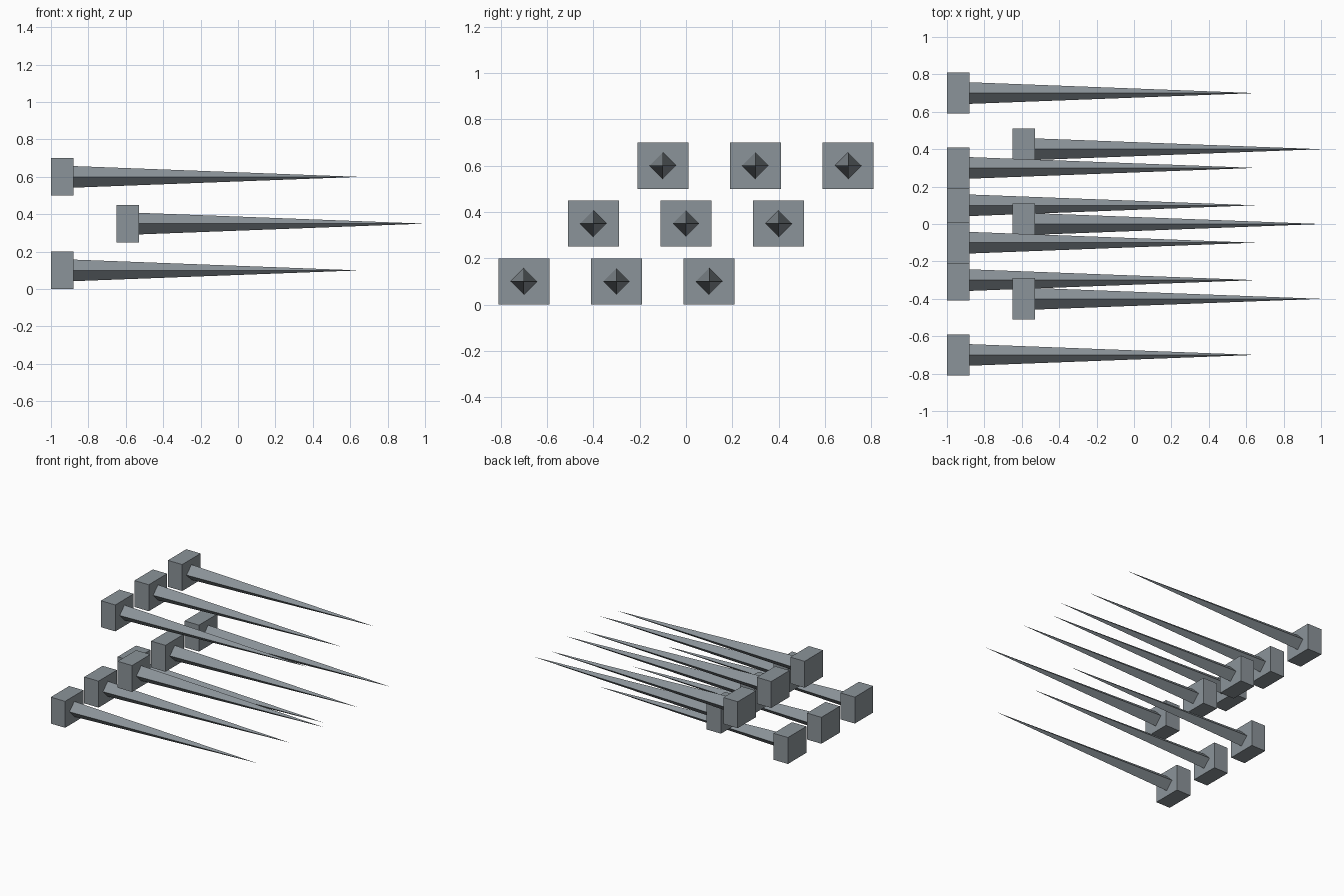
import bpy
import math

cube = bpy.data.objects.get("Cube")
if cube:
    bpy.data.objects.remove(cube, do_unlink=True)

steel = bpy.data.materials.new("blue_grey_steel")
steel.use_nodes = True
colour = (0.26, 0.295, 0.32, 1)
steel.diffuse_color = colour
steel.node_tree.nodes["Principled BSDF"].inputs["Base Color"].default_value = colour

BLOCK = (0.12, 0.22, 0.2)
LENGTH = 1.59


def finish(name):
    obj = bpy.context.object
    obj.name = name
    obj.data.materials.append(steel)


def add_spike(label, x, y, z):
    # Mounting block
    bpy.ops.mesh.primitive_cube_add(size=1, location=(x, y, z))
    bpy.context.object.scale = BLOCK
    bpy.ops.object.transform_apply(location=False, rotation=False, scale=True)
    finish("block_" + label)
    # Four-sided spike rooted in the block, edges up, down and to the sides
    bpy.ops.mesh.primitive_cone_add(
        vertices=4, radius1=0.06, radius2=0, depth=LENGTH,
        location=(x + LENGTH / 2, y, z), rotation=(0, math.pi / 2, 0))
    finish("spike_" + label)


# Rows: name, block centre x, middle y, height
rows = [("lower", -0.94, -0.3, 0.1),
        ("middle", -0.59, 0.0, 0.35),
        ("upper", -0.94, 0.3, 0.6)]
for row, x, mid_y, z in rows:
    for place, step in (("front", -0.4), ("centre", 0), ("back", 0.4)):
        add_spike(row + "_" + place, x, mid_y + step, z)
